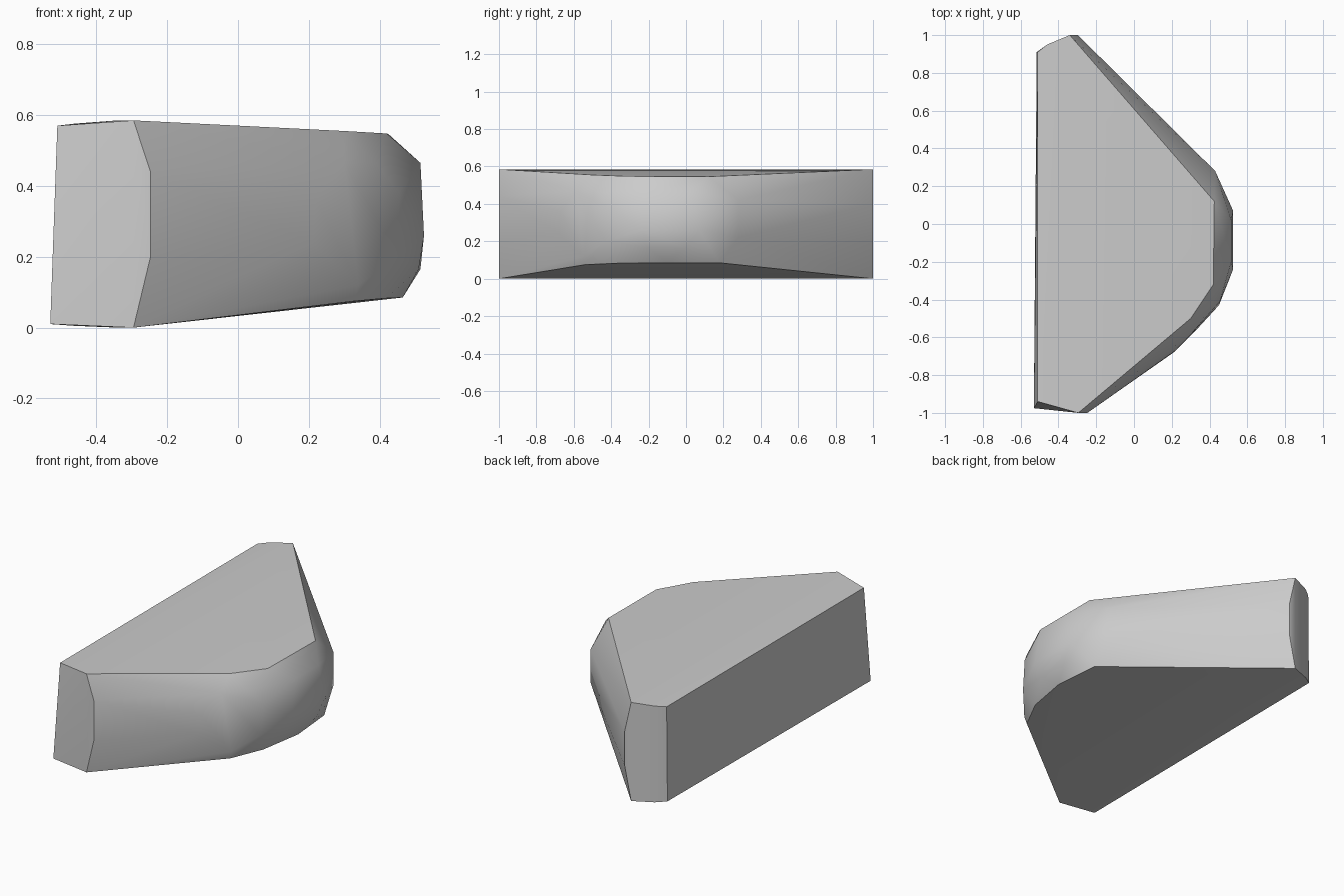
import bpy
import bmesh
import math

cube = bpy.data.objects.get("Cube")
if cube:
    bpy.data.objects.remove(cube, do_unlink=True)

# Outlines of the block, from the underside up to the flat top
underside = [(-.53, -.975, .01), (-.295, -1, 0), (.33, -.54, .075),
             (.42, -.36, .083), (.465, -.1, .085), (.44, .18, .085),
             (-.34, 1, 0), (-.46, .95, .005), (-.515, .91, .01)]
top = [(-.51, -.94, .57), (-.295, -1, .585), (.3, -.5, .555),
       (.42, -.32, .548), (.425, .12, .546), (-.34, 1, .585),
       (-.46, .95, .576), (-.51, .91, .57)]

# Rounded belly points between the two outlines
ends = [(-.247, -1, .2), (-.247, -1, .44), (-.297, 1, .2), (-.297, 1, .4)]
front_bulge = [(.21, -.68, .24), (.22, -.67, .36), (.3, -.585, .47),
               (.39, -.47, .465), (.455, -.41, .38), (.45, -.43, .2),
               (.34, -.55, .12)]
nose = [(.51, -.2, .165), (.515, 0, .165), (.525, -.24, .26),
        (.525, .07, .26), (.515, -.2, .465), (.515, .02, .465),
        (.43, .28, .22), (.43, .28, .42)]

# Stretch a faceted skin over the outlines
bm = bmesh.new()
for point in underside + top + ends + front_bulge + nose:
    bm.verts.new(point)
result = bmesh.ops.convex_hull(bm, input=bm.verts)
spare = {g for g in result["geom_interior"] + result["geom_unused"]
         if isinstance(g, bmesh.types.BMVert)}
bmesh.ops.delete(bm, geom=list(spare), context='VERTS')
bmesh.ops.recalc_face_normals(bm, faces=bm.faces)

mesh = bpy.data.meshes.new("stone_block")
bm.to_mesh(mesh)
bm.free()
block = bpy.data.objects.new("stone_block", mesh)
bpy.context.collection.objects.link(block)

# Plain grey stone
grey = bpy.data.materials.new("stone_grey")
grey.use_nodes = True
colour = (.6, .6, .6, 1)
grey.diffuse_color = colour
grey.node_tree.nodes["Principled BSDF"].inputs["Base Color"].default_value = colour
mesh.materials.append(grey)

# Soft shading over the belly, crisp rims
bpy.context.view_layer.objects.active = block
block.select_set(True)
bpy.ops.object.shade_smooth_by_angle(angle=math.radians(35))
